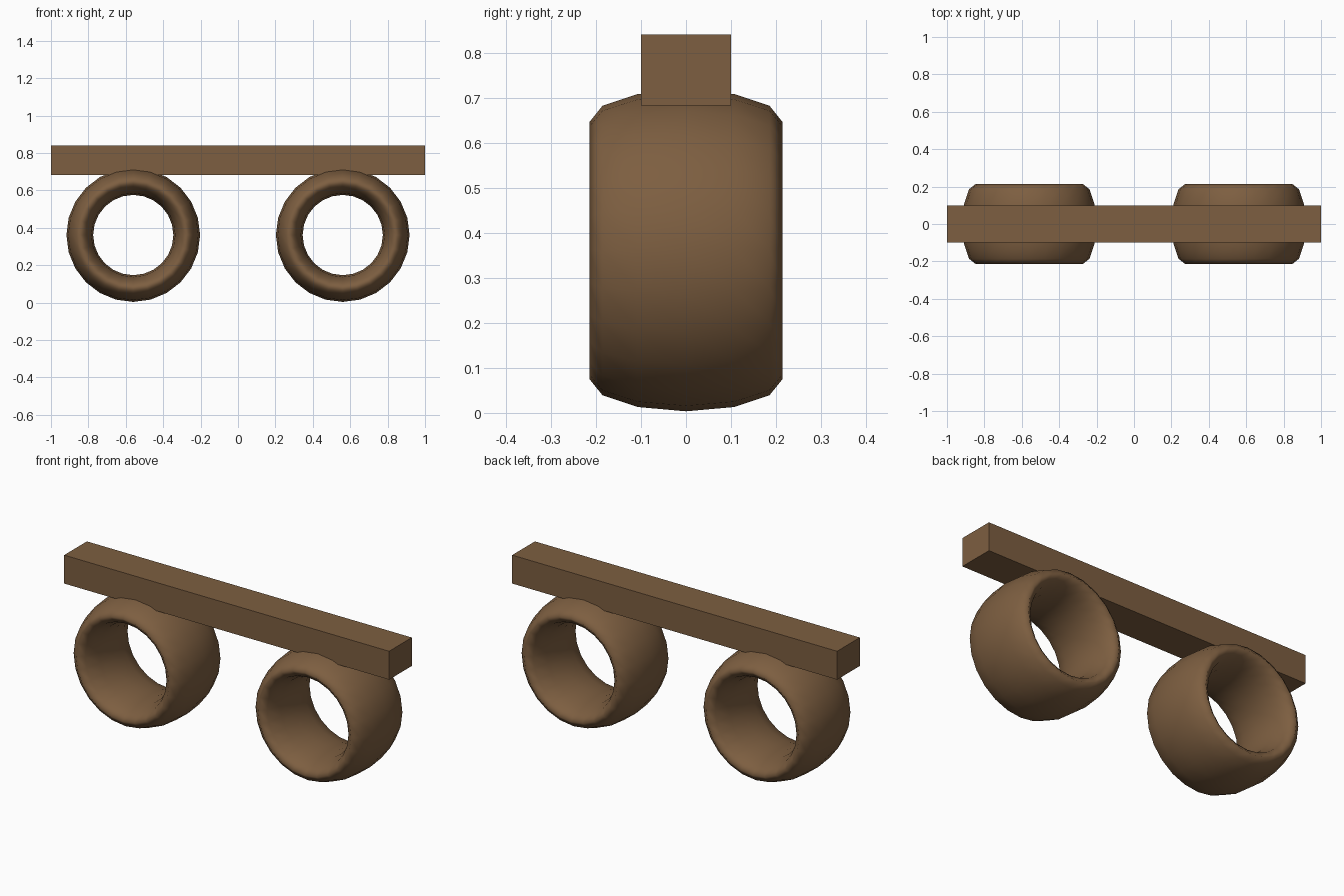
import bpy, math

if "Cube" in bpy.data.objects:
    bpy.data.objects.remove(bpy.data.objects["Cube"])

brown = bpy.data.materials.new("brown wood")
brown.diffuse_color = (0.205, 0.113, 0.052, 1)
brown.use_nodes = True
brown.node_tree.nodes["Principled BSDF"].inputs["Base Color"].default_value = brown.diffuse_color

# Long beam across the top
bpy.ops.mesh.primitive_cube_add(size=1, location=(0, 0, 0.762))
beam = bpy.context.object
beam.name = "beam"
beam.scale = (2.0, 0.2, 0.158)
beam.data.materials.append(brown)

# Two wide rings under the beam: tori stretched along their axis
S = 0.286
for side, name in ((-1, "left_ring"), (1, "right_ring")):
    bpy.ops.mesh.primitive_torus_add(
        major_radius=1, minor_radius=0.25, major_segments=24, minor_segments=12,
        location=(side * 0.56, 0, 0.361), rotation=(math.pi / 2, 0, 0))
    ring = bpy.context.object
    ring.name = name
    ring.scale = (S, S, S * 3)
    ring.data.materials.append(brown)
    bpy.ops.object.shade_smooth()
